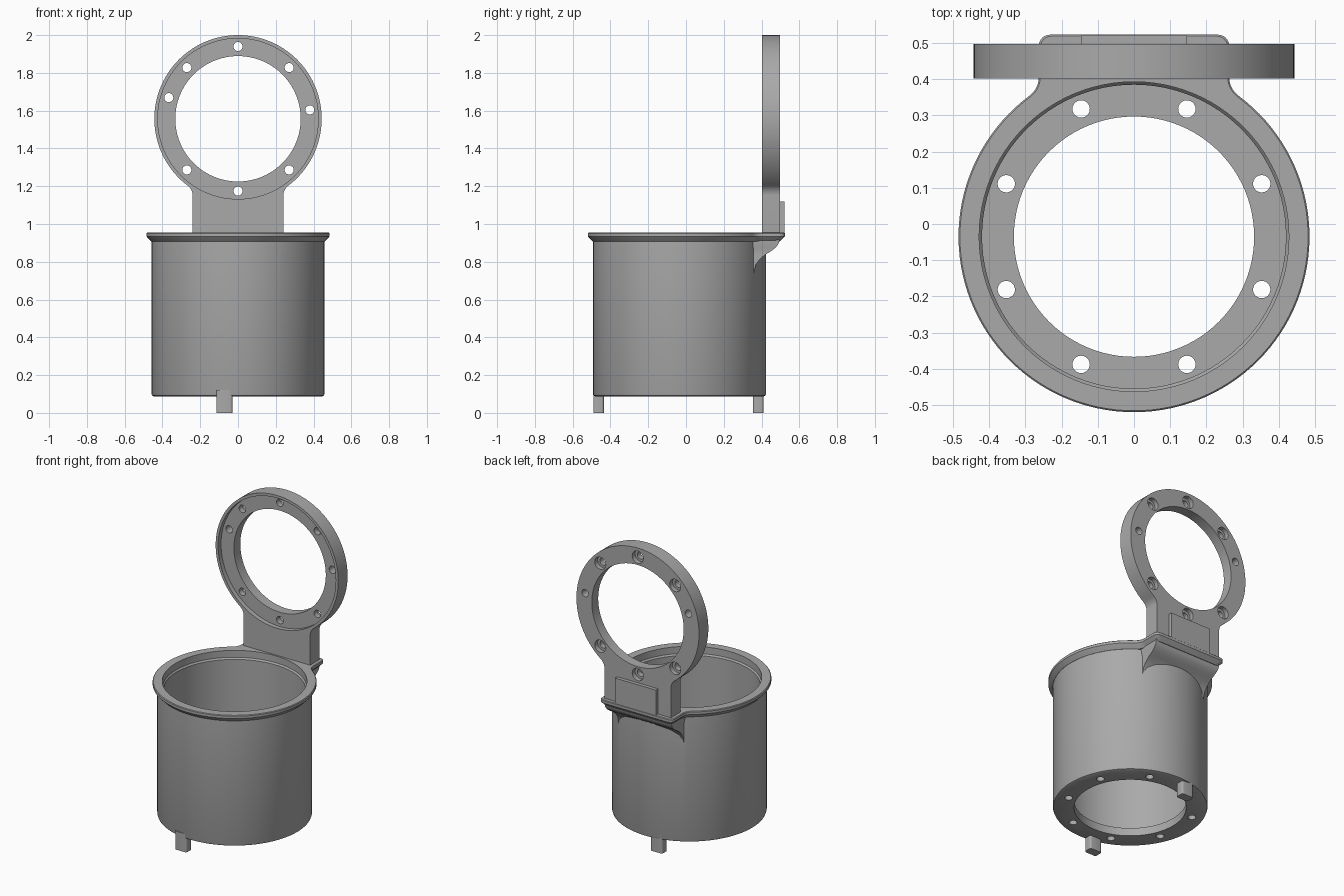
import bpy, bmesh, math
from mathutils import Vector

if "Cube" in bpy.data.objects:
    bpy.data.objects.remove(bpy.data.objects["Cube"])

CY = -0.035          # cup axis
LZ = 1.557           # lid ring centre height
SEG = 96

grey = bpy.data.materials.new("plain grey")
grey.use_nodes = True
COLOUR = (0.4, 0.4, 0.4, 1)
grey.diffuse_color = COLOUR
grey.node_tree.nodes["Principled BSDF"].inputs["Base Color"].default_value = COLOUR


def loft(name, loops):
    """Solid skinned through loops of equal point count, capped at both ends."""
    bm = bmesh.new()
    rings = [[bm.verts.new(p) for p in loop] for loop in loops]
    n = len(rings[0])
    for a, b in zip(rings, rings[1:]):
        for i in range(n):
            j = (i + 1) % n
            bm.faces.new((a[i], a[j], b[j], b[i]))
    bm.faces.new(rings[0][::-1])
    bm.faces.new(rings[-1])
    bmesh.ops.recalc_face_normals(bm, faces=bm.faces)
    mesh = bpy.data.meshes.new(name)
    bm.to_mesh(mesh)
    bm.free()
    mesh.materials.append(grey)
    ob = bpy.data.objects.new(name, mesh)
    bpy.context.collection.objects.link(ob)
    return ob


def turned(name, profile, x=0, y=CY, seg=SEG):
    """Upright solid of revolution from (radius, z) pairs."""
    ang = [2 * math.pi * i / seg for i in range(seg)]
    return loft(name, [[(x + r * math.cos(a), y + r * math.sin(a), z) for a in ang]
                       for r, z in profile])


def disc(name, r, y0, y1, x=0, z=LZ, seg=SEG):
    """Cylinder running along y."""
    ang = [2 * math.pi * i / seg for i in range(seg)]
    return loft(name, [[(x + r * math.cos(a), y, z + r * math.sin(a)) for a in ang]
                       for y in (y0, y1)])


def arc(cx, cy, r, a0, a1, n):
    return [(cx + r * math.cos(a0 + (a1 - a0) * i / n),
             cy + r * math.sin(a0 + (a1 - a0) * i / n)) for i in range(n + 1)]


def keyhole(R, w, end, fillet, corner, inset=0):
    """Circle with a filleted straight tab towards +v, as (u, v) points."""
    R, w, end, fillet = R - inset, w - inset, end - inset, fillet + inset
    v = math.sqrt((R + fillet) ** 2 - (w + fillet) ** 2)
    t = math.atan2(v, w + fillet)
    right = arc(w + fillet, v, fillet, math.pi + t, math.pi, 8)
    right += arc(w - corner, end - corner, corner, 0, math.pi / 2, 6)
    left = [(-u, q) for u, q in reversed(right)]
    round_part = arc(0, 0, R, math.pi - t, 2 * math.pi + t, SEG)
    return right + left + round_part[1:-1]


def boolean(ob, other, operation):
    mod = ob.modifiers.new(operation.lower(), 'BOOLEAN')
    mod.operation, mod.solver, mod.object = operation, 'EXACT', other
    bpy.context.view_layer.objects.active = ob
    bpy.ops.object.modifier_apply(modifier=mod.name)
    bpy.data.objects.remove(other)


# Cup body with softened bottom edge
cup = turned("cup", [(0.447, 0.088), (0.455, 0.092), (0.458, 0.1), (0.458, 0.94)])

# Rim flange with a hinge tab at the back and a bevelled underside
layers = [(0.026, 0.908), (0.004, 0.93), (0, 0.935), (0, 0.951), (0.004, 0.955)]
rim = loft("rim", [[(u, v + CY, z) for u, v in keyhole(0.485, 0.263, 0.558, 0.065, 0.03, d)]
                   for d, z in layers])
boolean(cup, rim, 'UNION')

# Curved support under the tab, flaring outwards near the top
slope = [(0.352, 0.715), (0.37, 0.785), (0.392, 0.815), (0.42, 0.838),
         (0.45, 0.856), (0.475, 0.875), (0.49, 0.895), (0.496, 0.92)]
support = loft("support", [[(-w, 0.3, z), (w, 0.3, z), (w, y, z), (-w, y, z)]
                           for (y, z), w in zip(slope, [0.235] * 5 + [0.238, 0.241, 0.243])])
boolean(cup, support, 'UNION')

# Hollow interior, floor opening and ring of bolt holes
boolean(cup, turned("bore", [(0.42, 0.14), (0.42, 0.9), (0.428, 0.91), (0.428, 1.0)]), 'DIFFERENCE')
boolean(cup, turned("opening", [(0.332, 0), (0.332, 0.3)]), 'DIFFERENCE')
for k in range(8):
    a = math.radians(22.5 + 45 * k)
    hole = turned("hole", [(0.024, 0), (0.024, 0.3)],
                  0.382 * math.cos(a), CY + 0.382 * math.sin(a), 24)
    boolean(cup, hole, 'DIFFERENCE')

# Upright lid ring with its neck
lid = loft("lid_ring", [[(u, y, LZ - v) for u, v in keyhole(0.443, 0.24, 0.605, 0.066, 0.001)]
                        for y in (0.402, 0.498)])
boolean(lid, disc("recess", 0.425, 0.3, 0.432), 'DIFFERENCE')
boolean(lid, disc("window", 0.332, 0.3, 0.6), 'DIFFERENCE')

# Six counterbored screw holes and two plain side holes
for deg in (45, 90, 135, 225, 270, 315, 7, 163):
    a = math.radians(deg)
    x, z = 0.383 * math.cos(a), LZ + 0.383 * math.sin(a)
    boolean(lid, disc("screw_hole", 0.024, 0.3, 0.6, x, z, 24), 'DIFFERENCE')
    if deg not in (7, 163):
        boolean(lid, disc("counterbore", 0.04, 0.468, 0.6, x, z, 32), 'DIFFERENCE')

# Plate on the back of the neck
plate = loft("hinge_plate", [[(-0.147, y, 0.95), (0.147, y, 0.95), (0.147, y, 1.12), (-0.147, y, 1.12)]
                             for y in (0.49, 0.521)])

# Two locating pegs under the floor
pegs = []
for name, y in (("front_peg", -0.463), ("back_peg", 0.383)):
    outline = []
    for i, (sx, sy) in enumerate(((1, 1), (-1, 1), (-1, -1), (1, -1))):
        outline += arc(-0.072 + sx * 0.031, y + sy * 0.016, 0.012,
                       i * math.pi / 2, (i + 1) * math.pi / 2, 4)
    pegs.append(loft(name, [[(u, v, z) for u, v in outline] for z in (0, 0.12)]))

# Smooth curves, crisp edges
bpy.ops.object.select_all(action='DESELECT')
for ob in [cup, lid, plate] + pegs:
    ob.select_set(True)
bpy.context.view_layer.objects.active = cup
bpy.ops.object.shade_smooth_by_angle(angle=math.radians(30))
